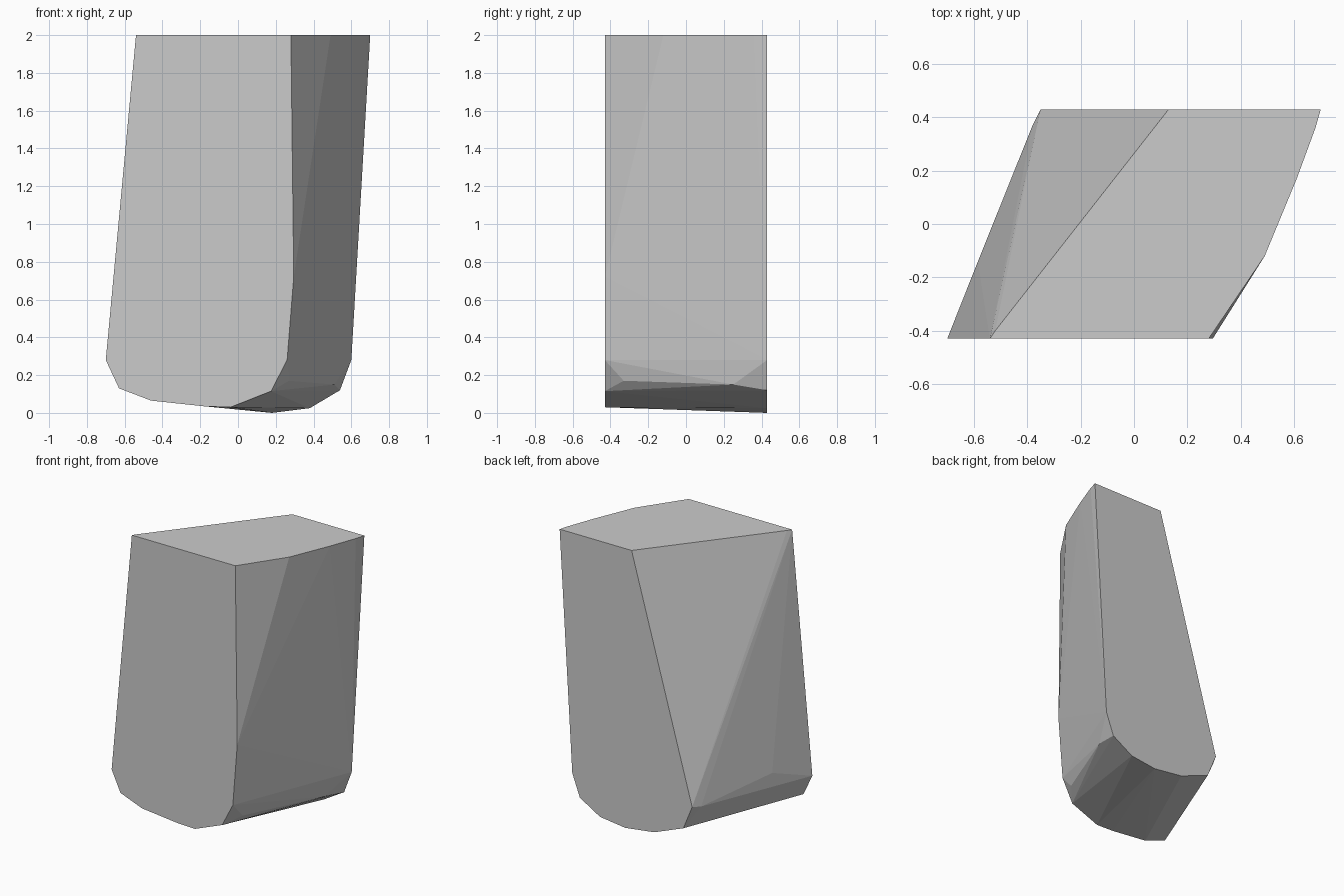
import bpy, bmesh, math

if "Cube" in bpy.data.objects:
    bpy.data.objects.remove(bpy.data.objects["Cube"])

HALF = 0.43  # half depth

# Front face outline (x, z)
front = [(-0.54, 2), (0.28, 2), (0.295, 0.72), (0.26, 0.28), (0.175, 0.115),
         (-0.04, 0.03), (-0.18, 0.035), (-0.46, 0.065), (-0.63, 0.13), (-0.70, 0.28)]
# Back face outline (x, z)
back = [(0.13, 2), (0.70, 2), (0.60, 0.28), (0.54, 0.12), (0.38, 0.025),
        (0.18, 0), (-0.05, 0.03), (-0.28, 0.12), (-0.35, 0.29)]
# Bulge of the two sides between the faces (x, y, z)
sides = [(0.49, -0.12, 2), (0.61, 0.17, 2), (0.68, 0.36, 2), (-0.52, -0.40, 2),
         (0.27, -0.33, 0.17), (0.51, 0.25, 0.15),
         (-0.585, -0.14, 0.38), (-0.38, 0.37, 0.28)]

# Faceted block: convex skin stretched over both outlines and the bulges
bm = bmesh.new()
points = [(x, -HALF, z) for x, z in front] + [(x, HALF, z) for x, z in back] + sides
for p in points:
    bm.verts.new(p)
bmesh.ops.convex_hull(bm, input=bm.verts[:])
bmesh.ops.delete(bm, geom=[v for v in bm.verts if not v.link_faces], context='VERTS')

# Merge the flat areas into single faces
bmesh.ops.dissolve_limit(bm, angle_limit=math.radians(0.5),
                         verts=bm.verts[:], edges=bm.edges[:])
bmesh.ops.recalc_face_normals(bm, faces=bm.faces[:])

mesh = bpy.data.meshes.new("faceted_block")
bm.to_mesh(mesh)
bm.free()
block = bpy.data.objects.new("faceted_block", mesh)
bpy.context.collection.objects.link(block)
